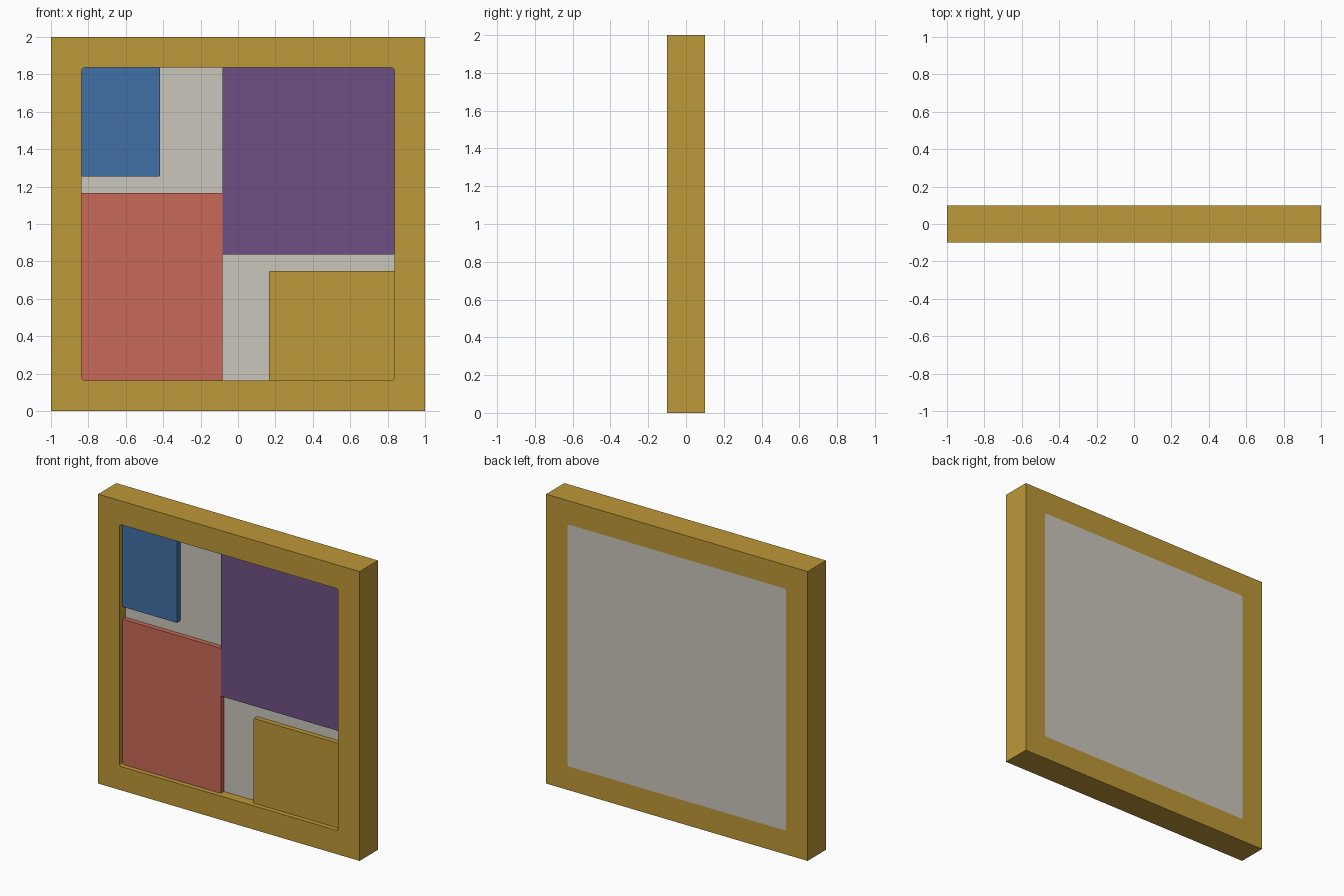
import bpy, math

if "Cube" in bpy.data.objects:
    bpy.data.objects.remove(bpy.data.objects["Cube"])

HALF = 0.836      # half width of the frame opening
RADIUS = 0.015    # corner radius of the opening
MID = 1.0         # height of the centre


def srgb(r, g, b):
    f = lambda c: c / 12.92 if c <= 0.04045 else ((c + 0.055) / 1.055) ** 2.4
    return tuple(f(c / 255) for c in (r, g, b)) + (1,)


def material(name, rgb):
    m = bpy.data.materials.new(name)
    m.diffuse_color = srgb(*rgb)
    m.use_nodes = True
    m.node_tree.nodes["Principled BSDF"].inputs["Base Color"].default_value = m.diffuse_color
    return m


gold = material("gold", (190, 152, 56))
blue = material("blue", (65, 112, 166))
purple = material("purple", (111, 80, 131))
red = material("coral_red", (200, 105, 87))
stone = material("warm_grey", (202, 198, 187))


def rounded(x0, x1, z0, z1, r, steps=4):
    """Outline of a rectangle, rounded when r > 0."""
    if r == 0:
        return [(x0, z0), (x1, z0), (x1, z1), (x0, z1)]
    pts = []
    corners = [(x1 - r, z1 - r), (x0 + r, z1 - r), (x0 + r, z0 + r), (x1 - r, z0 + r)]
    for q, (cx, cz) in enumerate(corners):
        for i in range(steps + 1):
            a = (q + i / steps) * math.pi / 2
            pts.append((cx + r * math.cos(a), cz + r * math.sin(a)))
    return pts


def slab(name, outlines, y0, y1, mat):
    """Upright plate from closed outlines (x, z); inner outlines become holes."""
    cu = bpy.data.curves.new(name, 'CURVE')
    cu.dimensions = '2D'
    cu.fill_mode = 'BOTH'
    cu.extrude = (y1 - y0) / 2
    for pts in outlines:
        s = cu.splines.new('POLY')
        s.points.add(len(pts) - 1)
        for p, (x, z) in zip(s.points, pts):
            p.co = (x, z, 0, 1)
        s.use_cyclic_u = True
    cu.materials.append(mat)
    ob = bpy.data.objects.new(name, cu)
    bpy.context.collection.objects.link(ob)
    ob.rotation_euler.x = math.pi / 2
    ob.location.y = (y0 + y1) / 2
    bpy.ops.object.select_all(action='DESELECT')
    ob.select_set(True)
    bpy.context.view_layer.objects.active = ob
    bpy.ops.object.convert(target='MESH')
    bpy.ops.object.shade_flat()


LO, HI = MID - HALF, MID + HALF
opening = rounded(-HALF, HALF, LO, HI, RADIUS)

# Square frame and the backing board set flush with its rear
slab("frame", [rounded(-1, 1, 0, 2, 0), opening], -0.1, 0.1, gold)
slab("backing_board", [opening], -0.033, 0.1, stone)

# Raised colour panels on the board
panels = [
    ("blue_panel", -HALF, -0.418, 1.253, HI, blue),
    ("purple_panel", -0.083, HALF, 0.836, HI, purple),
    ("red_panel", -HALF, -0.083, LO, 1.167, red),
    ("gold_panel", 0.167, HALF, LO, 0.75, gold),
]
for name, x0, x1, z0, z1, mat in panels:
    slab(name, [rounded(x0, x1, z0, z1, 0.004, 2)], -0.067, -0.033, mat)
